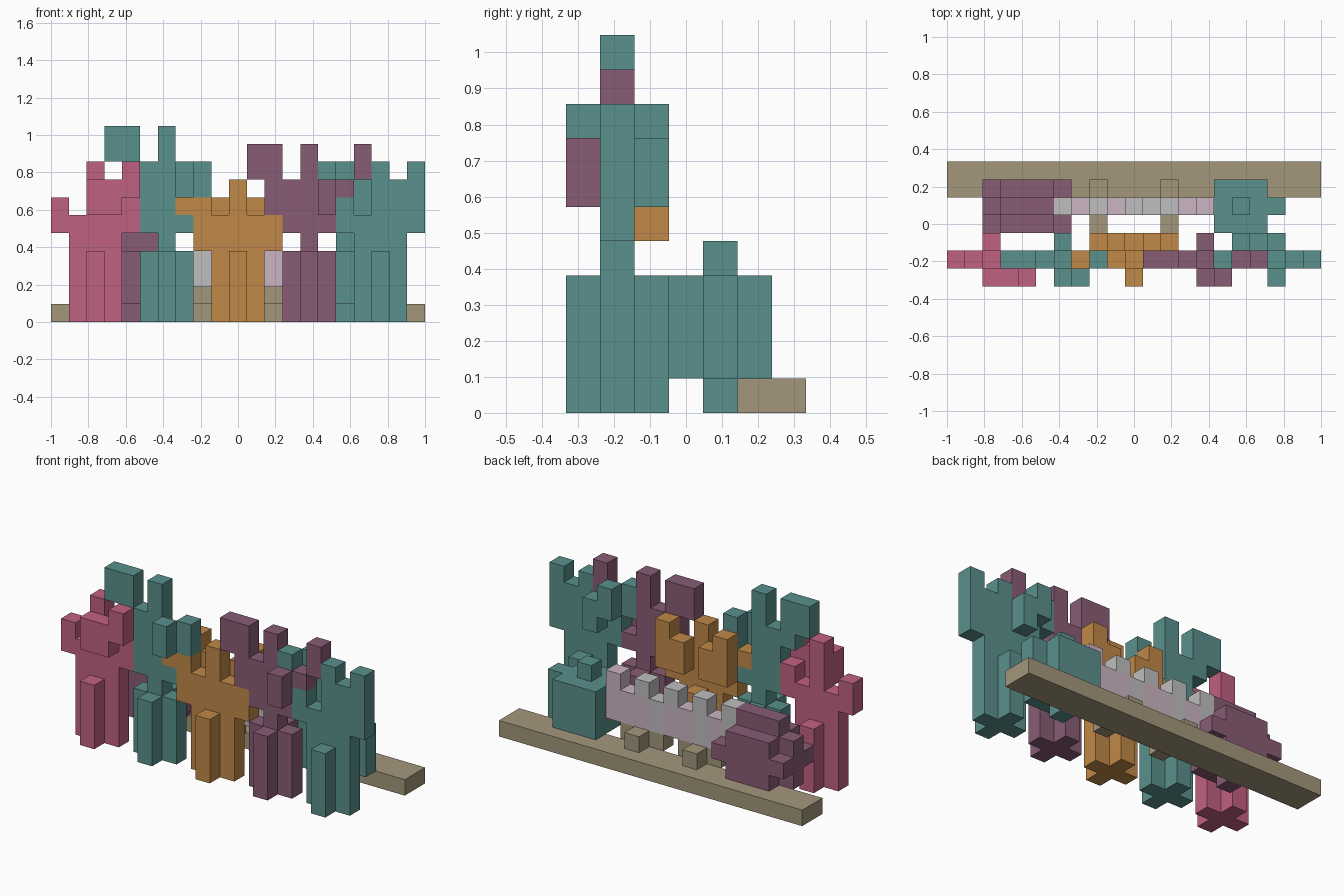
import bpy
import bmesh
from mathutils import Vector

UNIT = 2 / 21                      # edge of one block
ORIGIN = Vector((-1, -3.5 * UNIT, 0))

old_cube = bpy.data.objects.get("Cube")
if old_cube:
    bpy.data.objects.remove(old_cube, do_unlink=True)


def make_material(name, rgb):
    mat = bpy.data.materials.new(name)
    mat.use_nodes = True
    mat.diffuse_color = (*rgb, 1)
    mat.node_tree.nodes["Principled BSDF"].inputs["Base Color"].default_value = (*rgb, 1)
    return mat


teal = make_material("teal", (0.1, 0.28, 0.265))
pink = make_material("pink", (0.53, 0.12, 0.22))
orange = make_material("orange", (0.53, 0.25, 0.065))
plum = make_material("plum", (0.25, 0.107, 0.18))
tan = make_material("tan", (0.37, 0.31, 0.2))
grey = make_material("light grey", (0.52, 0.52, 0.52))
blush = make_material("pale blush", (0.6, 0.46, 0.55))


def span(value):
    """Turn a single index or an inclusive pair into a range."""
    first, last = value if isinstance(value, tuple) else (value, value)
    return range(first, last + 1)


def block(x, y, z):
    """All grid cells filled by one rectangular block."""
    return {(i, j, k) for i in span(x) for j in span(y) for k in span(z)}


def build(name, material, *blocks):
    """Join blocks into one object that has only its outer faces."""
    cells = set().union(*blocks)
    bm = bmesh.new()
    for cell in cells:
        centre = Vector(cell) + Vector((0.5, 0.5, 0.5))
        for axis in range(3):
            for sign in (-1, 1):
                normal = Vector((0, 0, 0))
                normal[axis] = sign
                if tuple(int(c) for c in Vector(cell) + normal) in cells:
                    continue
                side = Vector((0, 0, 0))
                side[(axis + 1) % 3] = 0.5
                up = normal.cross(side)
                middle = centre + normal / 2
                corners = (-side - up, side - up, side + up, up - side)
                bm.faces.new([bm.verts.new(ORIGIN + (middle + c) * UNIT)
                              for c in corners])
    bmesh.ops.remove_doubles(bm, verts=bm.verts[:], dist=UNIT / 100)
    bmesh.ops.dissolve_limit(bm, angle_limit=0.01, verts=bm.verts[:],
                             edges=bm.edges[:])
    mesh = bpy.data.meshes.new(name)
    bm.to_mesh(mesh)
    bm.free()
    mesh.materials.append(material)
    obj = bpy.data.objects.new(name, mesh)
    bpy.context.collection.objects.link(obj)


def trunk(x, top):
    """Cross-shaped foot with a central stem rising to the given level."""
    return (block((x - 1, x + 1), 1, (0, 3)) | block(x, (0, 2), (0, 3))
            | block(x, 1, (0, top)))


# Ground plank
build("plank", tan, block((0, 20), (5, 6), 0))

# Front row of branching plants
build("pink_plant", pink, trunk(2, 8),
      block((1, 3), 1, 4),
      block((0, 4), 1, 5),             # side arms
      block(0, 1, 6), block(4, 1, 6),
      block((2, 3), 0, (6, 7)),        # forward arm
      block(4, 0, (7, 8)))

build("left_teal_plant", teal, trunk(6, 10),
      block((5, 7), 1, 5),
      block(5, 1, (6, 8)),
      block(4, 1, 8),
      block((3, 4), 1, (9, 10)),       # high arm
      block(7, 0, (7, 8)),
      block(8, 1, (7, 8)))

build("orange_plant", orange, trunk(10, 7),
      block((8, 12), 1, (4, 5)),
      block((7, 8), 1, 6),
      *[part for side in (-1, 1) for part in (
          block(10 + side, 2, (5, 6)),         # rear arms
          block(10 + 2 * side, 2, (5, 7)))])

build("plum_plant", plum, trunk(14, 9),
      block((13, 15), 1, 5),
      block(13, 1, (6, 7)),
      block(12, 1, (6, 7)),
      block((11, 12), 1, (8, 9)),
      block(15, 0, (6, 7)),
      block(16, 1, 7),
      block(17, 1, (8, 9)))

build("right_teal_plant", teal, trunk(18, 8),
      block((17, 19), 1, 4),
      block((16, 20), 1, 5),
      block(16, 1, 6),
      block(15, 1, (7, 8)),
      block(19, 1, (6, 7)),
      block(20, 1, (6, 8)),
      block(17, 2, (6, 7)),            # rear arm
      block(16, 2, (7, 8)))

# Rear bushes
build("plum_bush", plum,
      block((3, 5), (3, 5), (1, 3)),
      block((3, 5), 4, 4),
      block((2, 6), (3, 5), 2),
      block(2, 4, (1, 3)),
      block(4, 4, 0))

build("teal_bush", teal,
      block((15, 17), (3, 5), (1, 3)),
      block(16, 4, (0, 4)),
      block(18, 4, (1, 3)))

# Notched wall between the bushes, with cross-shaped feet
build("blush_wall", blush,
      block((12, 14), 4, (2, 3)), block(14, 4, 4),
      block((9, 10), 4, (2, 3)), block(7, 4, (2, 3)))
build("grey_wall", grey,
      block(11, 4, (2, 3)), block(8, 4, (2, 3)), block(6, 4, 3),
      *[block(x, 4, 4) for x in (6, 8, 10, 12)])
for name, x in (("left_wall_foot", 8), ("right_wall_foot", 12)):
    build(name, tan, block((x - 1, x + 1), 4, 1), block(x, (3, 5), 1))
